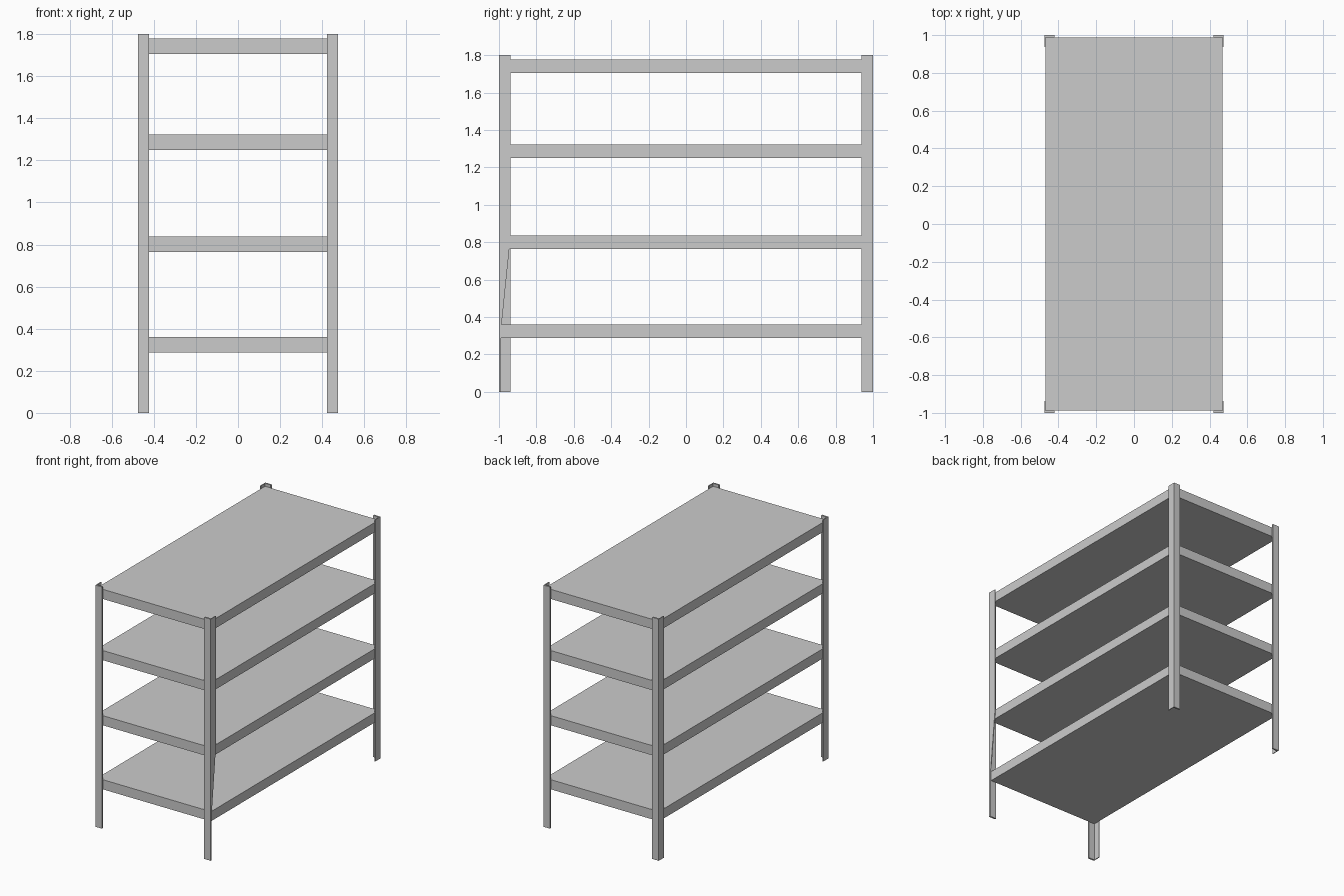
import bpy
import bmesh
from mathutils import Vector

if "Cube" in bpy.data.objects:
    bpy.data.objects.remove(bpy.data.objects["Cube"], do_unlink=True)

GREY = (0.6, 0.6, 0.6, 1.0)
steel = bpy.data.materials.new("grey_steel")
steel.use_nodes = True
steel.diffuse_color = GREY
steel.node_tree.nodes["Principled BSDF"].inputs["Base Color"].default_value = GREY

HALF_X, HALF_Y, HEIGHT = 0.475, 1.0, 1.8
FLANGE_X, FLANGE_Y = 0.053, 0.062      # widths of the two angle-post flanges
THICK_SIDE, THICK_END = 0.006, 0.012
SHELF_THICK = 0.072


def prism(name, outline, offset):
    """Extrude a flat outline of 3D points by an offset vector."""
    bm = bmesh.new()
    face = bm.faces.new([bm.verts.new(p) for p in outline])
    result = bmesh.ops.extrude_face_region(bm, geom=[face], use_keep_orig=True)
    moved = [g for g in result["geom"] if isinstance(g, bmesh.types.BMVert)]
    bmesh.ops.translate(bm, vec=Vector(offset), verts=moved)
    bmesh.ops.recalc_face_normals(bm, faces=bm.faces)
    mesh = bpy.data.meshes.new(name)
    bm.to_mesh(mesh)
    bm.free()
    mesh.materials.append(steel)
    obj = bpy.data.objects.new(name, mesh)
    bpy.context.collection.objects.link(obj)
    return obj


def post(name, sx, sy):
    """L-shaped angle post in one corner."""
    x, y = sx * HALF_X, sy * HALF_Y
    xi, yi = x - sx * FLANGE_X, y - sy * FLANGE_Y
    xt, yt = x - sx * THICK_SIDE, y - sy * THICK_END
    profile = [(x, y, 0), (xi, y, 0), (xi, yt, 0), (xt, yt, 0), (xt, yi, 0), (x, yi, 0)]
    return prism(name, profile, (0, 0, HEIGHT))


def cut_post(name):
    """Corner post whose side flange tapers away towards the bottom."""
    y, yi, yt = -HALF_Y, -HALF_Y + FLANGE_Y, -HALF_Y + THICK_END
    xi = HALF_X - FLANGE_X
    prism(name + "_front_flange",
          [(HALF_X, y, 0), (xi, y, 0), (xi, yt, 0), (HALF_X, yt, 0)], (0, 0, HEIGHT))
    prism(name + "_side_flange",
          [(HALF_X, yt, 0.34), (HALF_X, yi, 0.83), (HALF_X, yi, HEIGHT), (HALF_X, yt, HEIGHT)],
          (-THICK_SIDE, 0, 0))


# Corner posts; the front one on the +x side has the tapered flange
post("front_right_post", -1, -1)
post("back_right_post", -1, 1)
post("back_left_post", 1, 1)
cut_post("front_left_post")

# Solid shelves between the posts
sx, sy = HALF_X - THICK_SIDE, HALF_Y - THICK_END
for i, z in enumerate((0.288, 0.765, 1.25, 1.706)):
    prism(f"shelf_{i + 1}",
          [(-sx, -sy, z), (sx, -sy, z), (sx, sy, z), (-sx, sy, z)], (0, 0, SHELF_THICK))
